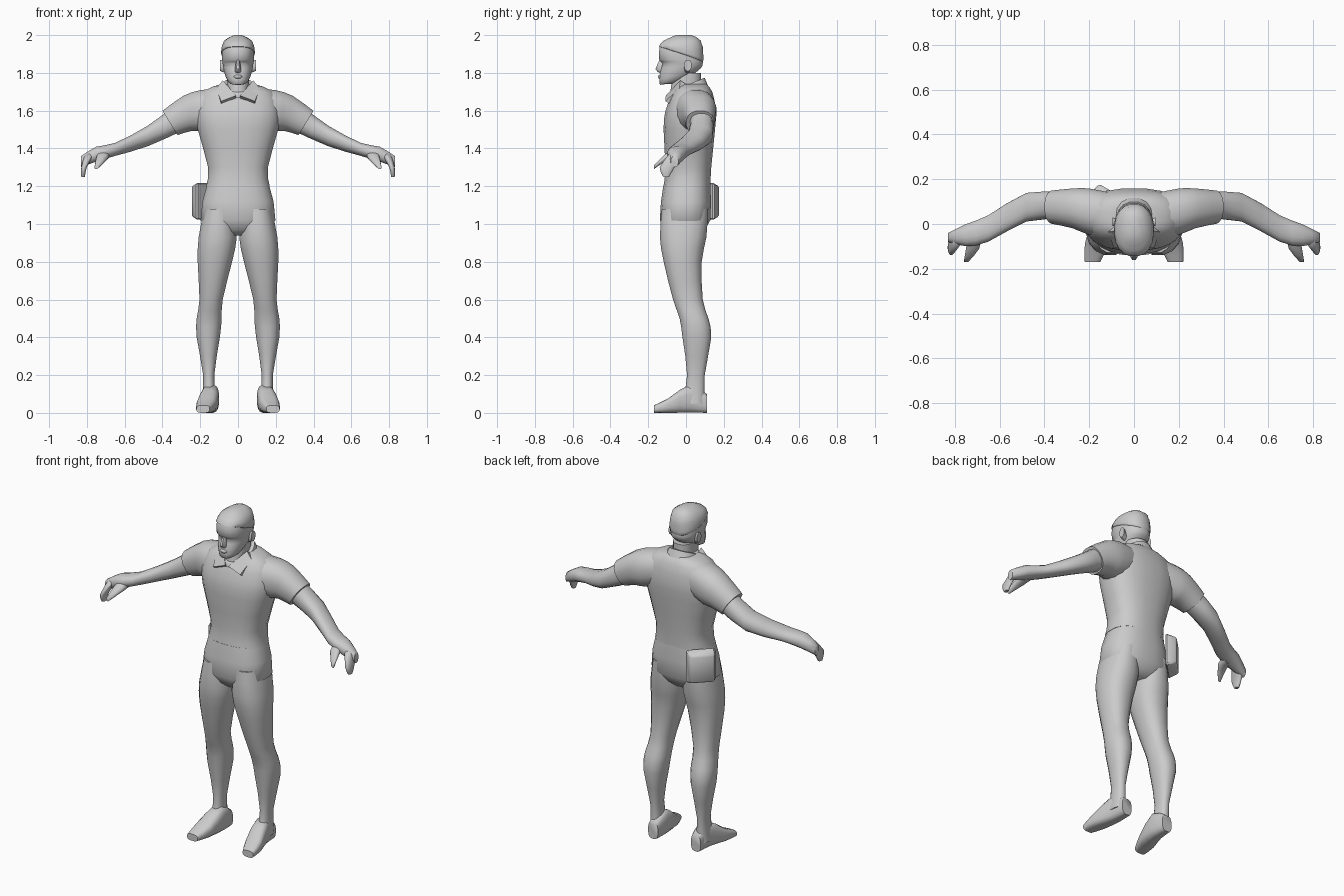
import bpy, bmesh, math
from mathutils import Vector, Matrix

cube = bpy.data.objects.get("Cube")
if cube:
    bpy.data.objects.remove(cube, do_unlink=True)

grey = bpy.data.materials.new("plain grey")
grey.use_nodes = True
tone = (.6, .6, .6, 1)
grey.diffuse_color = tone
grey.node_tree.nodes["Principled BSDF"].inputs["Base Color"].default_value = tone


def finish(name, bm, angle):
    """Turn a bmesh into a smooth-shaded grey object."""
    bmesh.ops.recalc_face_normals(bm, faces=bm.faces)
    mesh = bpy.data.meshes.new(name)
    bm.to_mesh(mesh)
    bm.free()
    part = bpy.data.objects.new(name, mesh)
    bpy.context.collection.objects.link(part)
    mesh.materials.append(grey)
    bpy.ops.object.select_all(action='DESELECT')
    part.select_set(True)
    bpy.context.view_layer.objects.active = part
    bpy.ops.object.shade_smooth_by_angle(angle=math.radians(angle))
    return part


def flowing(rows):
    """Pad each row with a zero slant and add a flowing in-between row after it."""
    rows = [Vector((*row, 0)[:6]) for row in rows]
    padded = [rows[0], *rows, rows[-1]]
    result = []
    for before, start, end, after in zip(padded, padded[1:], padded[2:], padded[3:]):
        result += [start, (9 * (start + end) - before - after) / 16]
    return result + [rows[-1]]


def superellipse(angle, power):
    """Point on a unit outline that gets boxier as the power rises."""
    return [math.copysign(abs(f) ** (2 / power), f) for f in (math.cos(angle), math.sin(angle))]


def skin(bm, rings):
    """Bridge neighbouring rings and cap both ends."""
    for low, high in zip(rings, rings[1:]):
        for k in range(len(low)):
            bm.faces.new((low[k - 1], low[k], high[k], high[k - 1]))
    bm.faces.new(rings[0])
    bm.faces.new(rings[-1])


def loft(name, axis, rows, sides=16, power=2.3, flip=1, angle=55):
    """Skin outlines along an axis; row = position, limits on both other axes, slant."""
    bm = bmesh.new()
    along = "xyz".index(axis)
    across, up = [i for i in range(3) if i != along]
    rings = []
    for position, u_min, u_max, v_min, v_max, slant in flowing(rows):
        ring = []
        for k in range(sides):
            u, v = superellipse(math.tau * (k + .5) / sides, power)
            point = Vector()
            point[along] = position + v * slant
            point[across] = (u_min + u_max + u * (u_max - u_min)) / 2
            point[up] = (v_min + v_max + v * (v_max - v_min)) / 2
            point.x *= flip
            ring.append(bm.verts.new(point))
        rings.append(ring)
    skin(bm, rings)
    return finish(name, bm, angle)


def centred(name, rows, **options):
    """Upright loft, symmetric in x; row = height, half width, front, back, slant."""
    return loft(name, "z", [(z, -half, half, *rest) for z, half, *rest in rows], **options)


def pair(name, axis, rows, **options):
    """Left part and its mirrored right twin."""
    for side, flip in (("left", 1), ("right", -1)):
        loft(f"{side}_{name}", axis, rows, flip=flip, **options)


# Trunk
centred("shirt", [
    (1.2, .17, -.12, .13), (1.3, .16, -.11, .135), (1.5, .215, -.12, .155),
    (1.6, .225, -.11, .16), (1.7, .19, -.07, .14), (1.74, .09, -.04, .11)],
    sides=20, power=2.5)
centred("trouser_seat", [
    (.94, .08, -.08, .07), (1.02, .2, -.14, .13), (1.21, .165, -.12, .13)],
    sides=20, power=2.5)

# Legs and shoes
pair("leg", "z", [
    (1.08, .02, .18, -.13, .12), (.93, .005, .21, -.14, .11), (.8, .03, .215, -.12, .085),
    (.6, .08, .205, -.07, .09), (.5, .085, .22, -.035, .12), (.4, .095, .22, -.02, .135),
    (.2, .125, .185, .005, .1), (.05, .115, .19, -.02, .1)])
pair("shoe", "y", [
    (.11, .11, .175, 0, .1), (.02, .1, .19, 0, .15),
    (-.09, .115, .22, 0, .08), (-.17, .15, .22, 0, .04)], power=3)

# Arms and cupped hands
pair("sleeve", "x", [
    (.1, -.06, .14, 1.52, 1.72), (.2, -.05, .16, 1.49, 1.71),
    (.27, -.02, .16, 1.49, 1.68, .02), (.36, 0, .15, 1.47, 1.6, .04)])
pair("arm", "x", [
    (.33, .02, .14, 1.49, 1.61, .03), (.48, .01, .14, 1.41, 1.52),
    (.65, -.08, .04, 1.36, 1.43), (.75, -.1, 0, 1.33, 1.41), (.83, -.08, -.04, 1.3, 1.36)])
pair("fingers", "z", [
    (1.25, .81, .83, -.12, -.09), (1.3, .8, .83, -.14, -.06), (1.37, .76, .81, -.09, -.03)])
pair("thumb", "y", [
    (-.05, .68, .74, 1.34, 1.4), (-.11, .69, .75, 1.33, 1.37), (-.17, .74, .76, 1.29, 1.31)])

# Neck and head
centred("neck", [(1.66, .06, -.09, .08), (1.8, .06, -.07, .08)])
centred("head", [
    (1.74, .03, -.13, -.06), (1.76, .055, -.14, .02, .02), (1.81, .075, -.14, .08, .015),
    (1.85, .082, -.125, .09), (1.87, .085, -.143, .09), (1.94, .084, -.14, .09),
    (1.98, .06, -.1, .06), (2, .02, -.05, .03)], sides=20, angle=70)
centred("hair", [
    (1.9, .083, -.13, .09, -.04), (1.91, .09, -.145, .094, -.03),
    (1.97, .075, -.12, .08), (2, .02, -.05, .03)], sides=20, angle=70)
centred("nose", [(1.8, .014, -.14, -.1), (1.82, .018, -.163, -.1), (1.87, .008, -.14, -.1)], sides=8)
centred("lips", [(1.77, .018, -.145, -.1), (1.78, .025, -.15, -.1), (1.79, .02, -.145, -.1)], sides=8)
pair("ear", "x", [(.07, -.01, .02, 1.8, 1.86), (.095, -.01, .03, 1.81, 1.87)])

# Shirt collar: a raised band and two pointed flaps
centred("collar_band", [(1.7, .1, -.1, .12, .03), (1.735, .08, -.09, .1, .04)])
for side, flip in (("left", 1), ("right", -1)):
    bm = bmesh.new()
    outline = [(.01, -.107, 1.68), (.08, -.03, 1.76), (.115, -.035, 1.72), (.09, -.108, 1.65)]
    outer = [Vector((x * flip, y, z)) for x, y, z in outline]
    inner = [point + Vector((0, .03, -.02)) for point in outer]
    skin(bm, [[bm.verts.new(point) for point in ring] for ring in (outer, inner)])
    finish(f"{side}_collar_flap", bm, 30)

# Pouch on the rear right hip, narrower on its outer face
bm = bmesh.new()
bmesh.ops.create_cube(bm, size=1)
for vert in bm.verts:
    taper = .8 if vert.co.y > 0 else 1
    vert.co *= Vector((.165 * taper, .06, .2 * taper)).to_4d().to_3d().length and 1
    vert.co = Vector((vert.co.x * .165 * taper, vert.co.y * .06, vert.co.z * .2 * taper))
bmesh.ops.bevel(bm, geom=bm.edges[:], offset=.008, segments=1, affect='EDGES')
pouch = finish("hip_pouch", bm, 40)
pouch.matrix_world = Matrix.Translation((-.18, .11, 1.12)) @ Matrix.Rotation(math.pi / 4, 4, 'Z')
